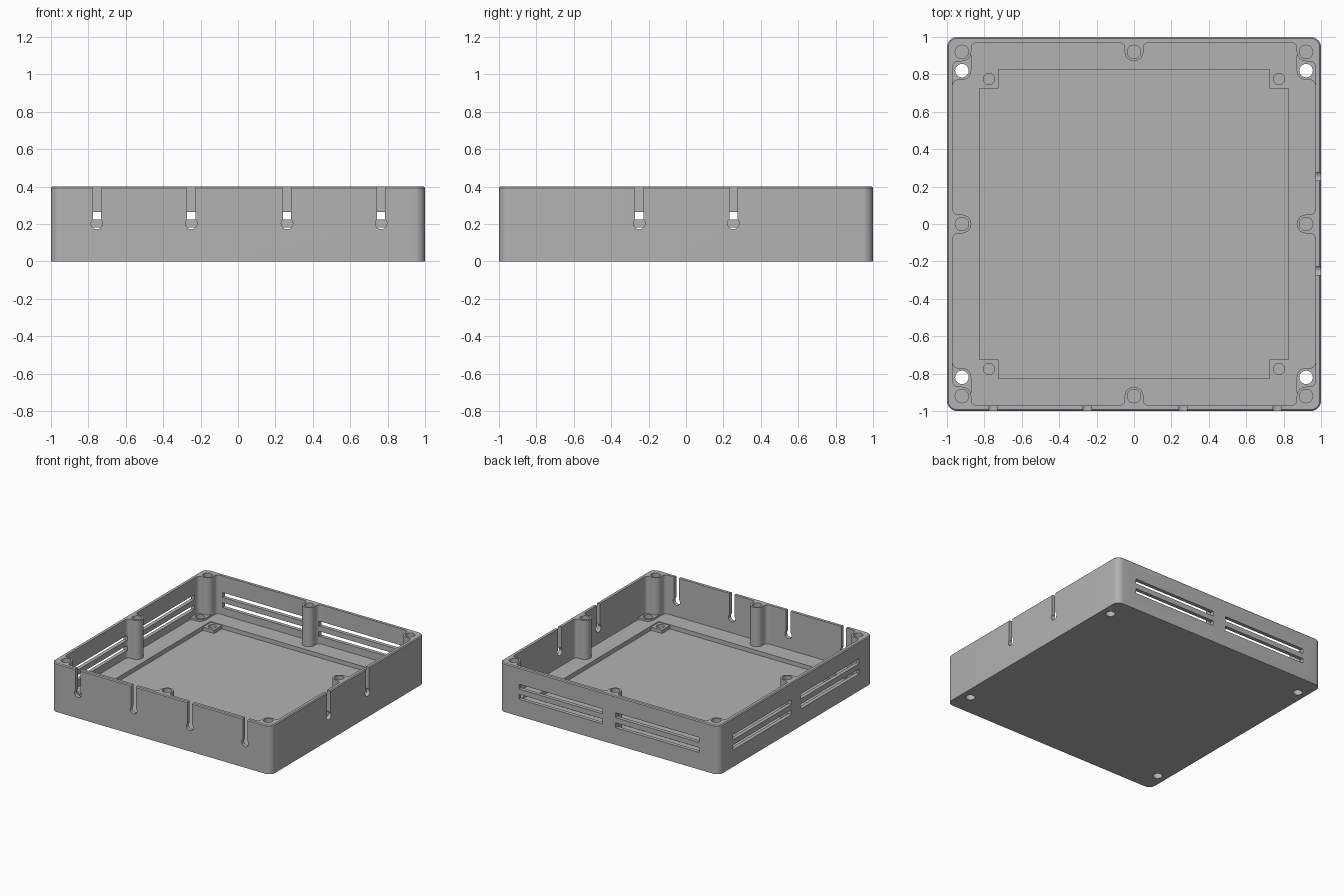
import bpy, bmesh, math
from mathutils import Matrix

if "Cube" in bpy.data.objects:
    bpy.data.objects.remove(bpy.data.objects["Cube"])

grey = bpy.data.materials.new("plain grey")
grey.use_nodes = True
grey.diffuse_color = (0.45, 0.45, 0.45, 1)
grey.node_tree.nodes["Principled BSDF"].inputs["Base Color"].default_value = grey.diffuse_color

HEIGHT, LEDGE, FLOOR = 0.4, 0.08, 0.045
SCREW, RIM = 0.92, 0.97     # screw axis and inner wall face
POST_R, FILLET = 0.05, 0.03


def arc(cx, cy, r, start, end, steps=8):
    angles = [math.radians(start + (end - start) * i / steps) for i in range(steps + 1)]
    return [(cx + r * math.cos(a), cy + r * math.sin(a)) for a in angles]


def circle(cx, cy, r):
    return arc(cx, cy, r, 0, 360, 32)[:-1]


def rounded_square(half, r):
    c = half - r
    return [p for i, (sx, sy) in enumerate([(1, 1), (-1, 1), (-1, -1), (1, -1)])
            for p in arc(sx * c, sy * c, r, 90 * i, 90 * i + 90)]


def rectangle(x0, x1, y0, y1):
    return [(x0, y0), (x1, y0), (x1, y1), (x0, y1)]


def loft(bm, rings, matrix=Matrix()):
    """Skin a stack of (outline, height) rings and cap both ends."""
    loops = [[bm.verts.new(matrix @ Matrix.Translation((x, y, z)).translation)
              for x, y in pts] for pts, z in rings]
    n = len(loops[0])
    faces = [bm.faces.new((a[i], a[(i + 1) % n], b[(i + 1) % n], b[i]))
             for a, b in zip(loops, loops[1:]) for i in range(n)]
    faces += [bm.faces.new(loops[0][::-1]), bm.faces.new(loops[-1])]
    bmesh.ops.recalc_face_normals(bm, faces=faces)


def prism(bm, pts, z0, z1, matrix=Matrix()):
    loft(bm, [(pts, z0), (pts, z1)], matrix)


def make_object(name, bm):
    mesh = bpy.data.meshes.new(name)
    bm.to_mesh(mesh)
    bm.free()
    mesh.materials.append(grey)
    obj = bpy.data.objects.new(name, mesh)
    bpy.context.collection.objects.link(obj)
    return obj


def combine(target, bm, operation):
    tool = make_object("helper", bm)
    tool.hide_render = True
    mod = target.modifiers.new(operation, 'BOOLEAN')
    mod.operation, mod.solver, mod.object = operation, 'EXACT', tool
    mod.use_self = True
    bpy.context.view_layer.objects.active = target
    bpy.ops.object.modifier_apply(modifier=mod.name)
    bpy.data.objects.remove(tool)


# Tray shell: outside, rim, inner wall, ledge and sunken floor
bm = bmesh.new()
inner, sunken = rounded_square(RIM, 0.02), rounded_square(0.825, 0.008)
loft(bm, [(rounded_square(1, 0.055), 0), (rounded_square(1, 0.055), HEIGHT - 0.007),
          (rounded_square(0.993, 0.048), HEIGHT), (inner, HEIGHT),
          (inner, LEDGE), (sunken, LEDGE), (sunken, FLOOR)])
tray = make_object("enclosure_tray", bm)

# Outlines of the posts, blended into the walls
f = RIM - FILLET
corner_post = ([(0.98, 0.98), (0.84, 0.98)] + arc(0.84, f, FILLET, 90, 0)
               + arc(SCREW, SCREW, POST_R, 180, 270)
               + arc(f, 0.84, FILLET, 90, 0) + [(0.98, 0.84)])
corner_boss = ([(0.98, 0.9), (0.87, 0.9)] + arc(SCREW, 0.82, POST_R, 180, 270)
               + arc(f, 0.74, FILLET, 90, 0) + [(0.98, 0.74)])
side_post = ([(0.08, 0.98), (-0.08, 0.98)] + arc(-0.08, f, FILLET, 90, 0)
             + arc(0, SCREW, POST_R, 180, 360, 16) + arc(0.08, f, FILLET, 180, 90))

# Full-height posts first, then low bosses and board pads
posts, bosses = bmesh.new(), bmesh.new()
for k in range(4):
    turn = Matrix.Rotation(k * math.pi / 2, 4, 'Z')
    prism(posts, corner_post, 0.03, HEIGHT, turn)
    prism(posts, side_post, 0.03, HEIGHT, turn)
for sx in (1, -1):
    for sy in (1, -1):
        flip = Matrix.Diagonal((sx, sy, 1, 1))
        prism(bosses, corner_boss, 0.03, 0.095, flip)
        prism(bosses, rectangle(0.725, 0.83, 0.725, 0.83), 0.03, 0.073, flip)
combine(tray, posts, 'UNION')
combine(tray, bosses, 'UNION')

# Screw holes: blind in the posts and pads, right through the bosses
cut = bmesh.new()
for k in range(4):
    turn = Matrix.Rotation(k * math.pi / 2, 4, 'Z')
    prism(cut, circle(SCREW, SCREW, 0.036), 0.15, 0.5, turn)
    prism(cut, circle(0, SCREW, 0.036), 0.15, 0.5, turn)
    prism(cut, circle(0.775, 0.775, 0.03), 0.035, 0.2, turn)
for sx in (1, -1):
    for sy in (1, -1):
        prism(cut, circle(sx * SCREW, sy * 0.82, 0.036), -0.1, 0.2)

# Wall cutters: u runs along the wall, v is up
walls = [Matrix.Rotation(k * math.pi / 2, 4, 'Z') @ Matrix.Rotation(math.pi / 2, 4, 'X')
         for k in range(4)]
front, right, back, left = walls


def keyhole(u):
    return arc(u, 0.203, 0.031, 134, 406, 24) + [(u + 0.0215, 0.5), (u - 0.0215, 0.5)]


for wall, places in ((front, (-0.755, -0.25, 0.262, 0.765)), (right, (-0.25, 0.253))):
    for u in places:
        prism(cut, keyhole(u), 0.95, 1.05, wall)
for wall in (back, left):
    for u0, u1 in ((-0.82, -0.06), (0.06, 0.82)):
        for v in (0.16, 0.243):
            prism(cut, rectangle(u0, u1, v - 0.02, v + 0.02), 0.95, 1.05, wall)
combine(tray, cut, 'DIFFERENCE')

# Smooth the curves, keep the edges crisp
bpy.ops.object.select_all(action='DESELECT')
tray.select_set(True)
bpy.context.view_layer.objects.active = tray
bpy.ops.object.shade_smooth_by_angle(angle=math.radians(30))
